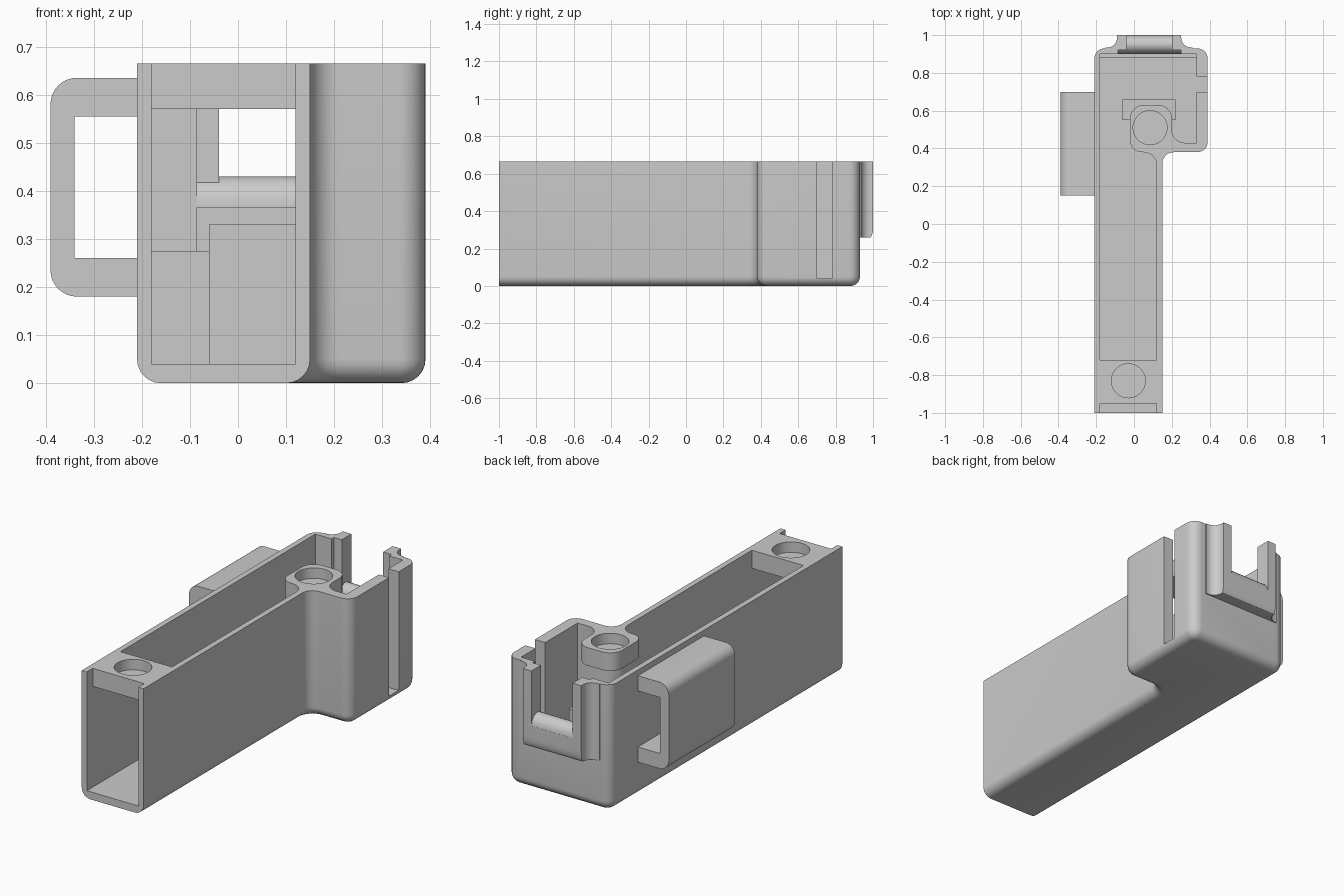
import bpy, bmesh, math
from mathutils import Vector

if "Cube" in bpy.data.objects:
    bpy.data.objects.remove(bpy.data.objects["Cube"])

grey = bpy.data.materials.new("plain grey")
grey.use_nodes = True
GREY = (0.6, 0.6, 0.6, 1)
grey.diffuse_color = GREY
grey.node_tree.nodes["Principled BSDF"].inputs["Base Color"].default_value = GREY

TOP = 0.665
OVER = TOP + 0.1


def rounded(corners, steps=8):
    """Turn (u, v, radius) corners into an outline with filleted corners."""
    out = []
    for i, (u, v, r) in enumerate(corners):
        p = Vector((u, v))
        if not r:
            out.append(p)
            continue
        a = (Vector(corners[i - 1][:2]) - p).normalized()
        b = (Vector(corners[(i + 1) % len(corners)][:2]) - p).normalized()
        half = a.angle(b) / 2
        centre = p + (a + b).normalized() * (r / math.sin(half))
        start = (p + a * (r / math.tan(half)) - centre).normalized()
        end = (p + b * (r / math.tan(half)) - centre).normalized()
        for k in range(steps + 1):
            t = k / steps * (math.pi - 2 * half)
            side = (end - start * start.dot(end)).normalized()
            out.append(centre + (start * math.cos(t) + side * math.sin(t)) * r)
    return out


def prism(name, outline, lo, hi, axis="z", bevel=None):
    """Extrude an outline along an axis; bevel = (edge test, radius)."""
    place = {"x": lambda p, t: (t, p[0], p[1]),
             "y": lambda p, t: (p[0], t, p[1]),
             "z": lambda p, t: (p[0], p[1], t)}[axis]
    bm = bmesh.new()
    low = [bm.verts.new(place(p, lo)) for p in outline]
    high = [bm.verts.new(place(p, hi)) for p in outline]
    bm.faces.new(low)
    bm.faces.new(high)
    for i in range(len(low)):
        bm.faces.new((low[i - 1], low[i], high[i], high[i - 1]))
    bmesh.ops.recalc_face_normals(bm, faces=bm.faces)
    if bevel:
        edges = [e for e in bm.edges if bevel[0](e.verts[0].co, e.verts[1].co)]
        bmesh.ops.bevel(bm, geom=edges, offset=bevel[1], segments=6,
                        profile=0.5, affect="EDGES", clamp_overlap=False)
    mesh = bpy.data.meshes.new(name)
    bm.to_mesh(mesh)
    bm.free()
    mesh.materials.append(grey)
    ob = bpy.data.objects.new(name, mesh)
    bpy.context.collection.objects.link(ob)
    return ob


def box(name, x0, x1, y0, y1, z0, z1):
    return prism(name, [(x0, y0), (x1, y0), (x1, y1), (x0, y1)], z0, z1)


def disc(name, x, y, r, z0, z1):
    ring = [(x + r * math.cos(a * math.pi / 24), y + r * math.sin(a * math.pi / 24))
            for a in range(48)]
    return prism(name, ring, z0, z1)


def combine(target, other, operation):
    bpy.context.view_layer.objects.active = target
    mod = target.modifiers.new("shape", "BOOLEAN")
    mod.operation, mod.solver, mod.object = operation, "EXACT", other
    bpy.ops.object.modifier_apply(modifier=mod.name)
    bpy.data.objects.remove(other)


# L-shaped shell with a rounded underside, square at the open front end
outer = rounded([(-0.21, -1, 0), (0.15, -1, 0), (0.15, 0.38, 0.06),
                 (0.39, 0.38, 0.055), (0.39, 0.93, 0.055), (-0.21, 0.93, 0.055)])
housing = prism("housing", outer, 0, TOP, bevel=(
    lambda a, b: a.z < 0.001 and b.z < 0.001 and max(a.y, b.y) > -0.99, 0.05))

# Rear guide with flared sides and a rounded lower edge
flare = rounded([(-0.15, 0.91, 0), (0.31, 0.91, 0), (0.31, 0.935, 0),
                 (0.25, 0.935, 0.05), (0.25, 1, 0), (-0.09, 1, 0),
                 (-0.09, 0.935, 0.05), (-0.15, 0.935, 0)])
guide = prism("rear_guide", flare, 0.26, TOP, bevel=(
    lambda a, b: min(a.y, b.y) > 0.999 and max(a.z, b.z) < 0.27, 0.055))
combine(housing, guide, "UNION")

# Inner cavity, open front tunnel, rear slots and side slot
cavity = rounded([(-0.18, -0.72, 0), (0.12, -0.72, 0), (0.12, 0.43, 0.1),
                  (0.33, 0.43, 0), (0.33, 0.88, 0), (-0.18, 0.88, 0)])
cutters = [
    prism("cavity", cavity, 0.04, OVER),
    box("tunnel", -0.18, 0.12, -1.1, -0.7, 0.04, 0.57),
    box("front_notch", -0.18, 0.12, -1.1, -0.95, 0.3, OVER),
    box("rear_recess", -0.18, 0.33, 0.8, 0.9, 0.275, OVER),
    box("rear_groove", -0.085, 0.25, 0.85, 0.92, 0.275, OVER),
    box("rear_window", -0.04, 0.2, 0.85, 1.1, 0.375, OVER),
    box("side_slot", 0.3, 0.5, 0.7, 0.78, 0.04, OVER),
    disc("front_socket", -0.03, -0.83, 0.09, 0.61, OVER),
]
for cutter in cutters:
    combine(housing, cutter, "DIFFERENCE")

# Low block standing on the floor
combine(housing, box("floor_block", -0.06, 0.22, 0.55, 0.66, 0.02, 0.33), "UNION")

# Socket boss hanging from the inner corner
boss_outline = rounded([(0.14, 0.28, 0), (0.12, 0.28, 0), (0.12, 0.38, 0.07),
                        (-0.02, 0.38, 0.06), (-0.02, 0.63, 0.07),
                        (0.2, 0.63, 0.07), (0.2, 0.43, 0.07), (0.3, 0.43, 0),
                        (0.3, 0.4, 0), (0.21, 0.395, 0), (0.155, 0.365, 0)])
boss = prism("socket_boss", boss_outline, 0.57, TOP)
combine(boss, disc("boss_socket", 0.085, 0.51, 0.09, 0.61, OVER), "DIFFERENCE")
combine(housing, boss, "UNION")

# Rounded sill across the rear window
arc = [(0.95 + 0.05 * math.cos(k * math.pi / 12), 0.37 + 0.06 * math.sin(k * math.pi / 12))
       for k in range(13)]
sill = prism("rear_sill", arc + [(0.9, 0.365), (1.0, 0.365)], -0.085, 0.25, "x")

# Belt loop on the side wall
loop = rounded([(-0.2, 0.18, 0), (-0.2, 0.26, 0), (-0.34, 0.26, 0), (-0.34, 0.555, 0),
                (-0.2, 0.555, 0), (-0.2, 0.635, 0), (-0.39, 0.635, 0.055),
                (-0.39, 0.18, 0.055)])
belt_loop = prism("belt_loop", loop, 0.15, 0.7, "y")

# Smooth the fillets and keep the edges crisp
bpy.ops.object.select_all(action="DESELECT")
for part in (housing, sill, belt_loop):
    part.select_set(True)
bpy.context.view_layer.objects.active = housing
bpy.ops.object.shade_smooth_by_angle(angle=math.radians(30))
